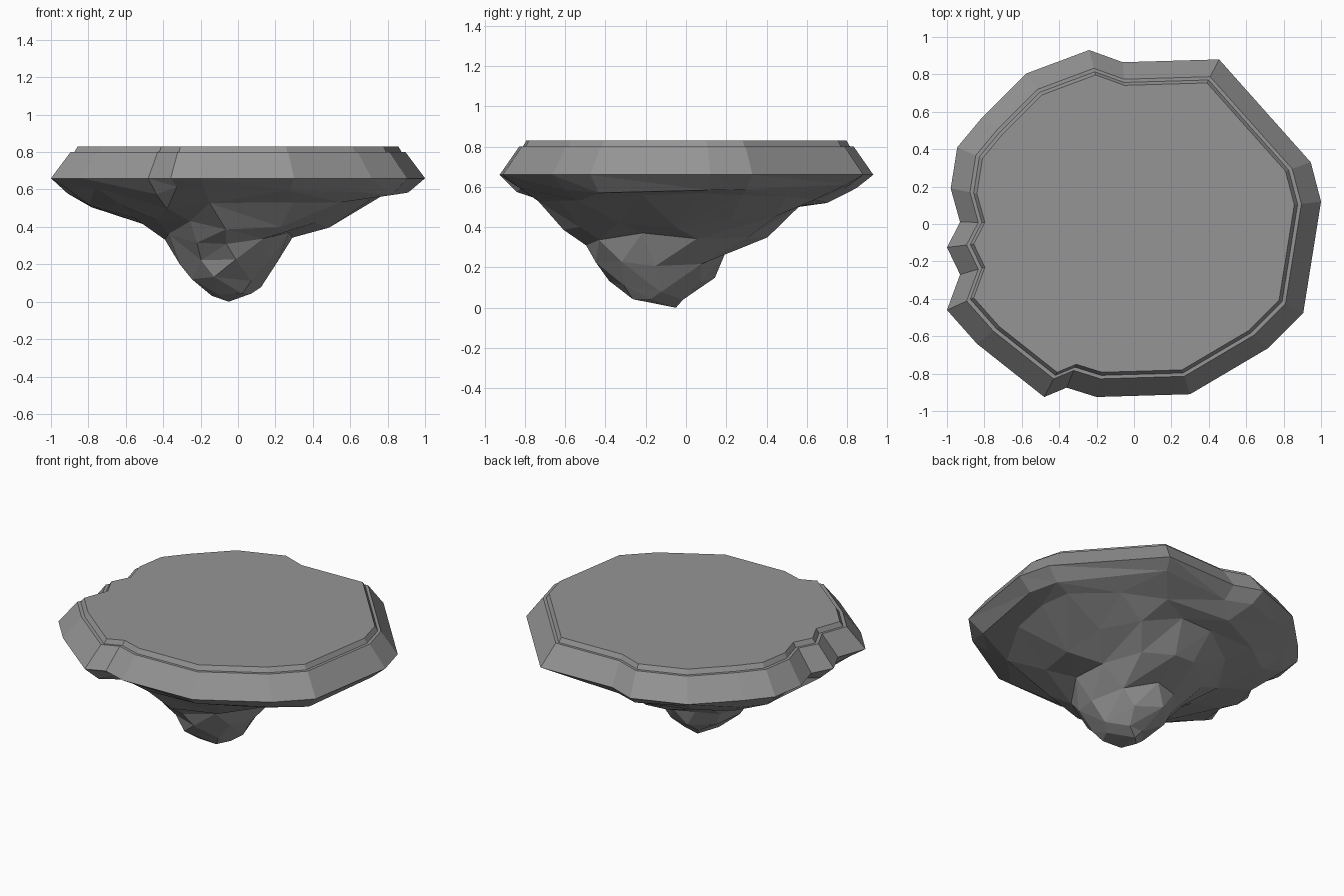
import bpy, bmesh, math, random

cube = bpy.data.objects.get("Cube")
if cube:
    bpy.data.objects.remove(cube)

random.seed(11)
stone = bpy.data.materials.new("grey stone")
stone.use_nodes = True
GREY = (0.3, 0.3, 0.3, 1)
stone.diffuse_color = GREY
stone.node_tree.nodes["Principled BSDF"].inputs["Base Color"].default_value = GREY

# Broken outline of the widest edge, counterclockwise
OUTLINE = [(1, .12), (.945, .33), (.455, .88), (-.06, .865), (-.24, .93), (-.575, .805),
           (-.82, .56), (-.945, .41), (-.98, .19), (-.93, .01), (-1, -.125), (-.93, -.27),
           (-1, -.46), (-.84, -.64), (-.48, -.925), (-.36, -.875), (-.2, -.925), (.3, -.91),
           (.715, -.665), (.905, -.475)]
RIM_Z = 0.66


def angle(v):
    return math.atan2(v.co.y + .05, v.co.x + .05) % math.tau


def outline_ring(bm, scale, z, rough=0):
    return [bm.verts.new((x * scale, y * scale, z + random.uniform(-rough, rough)))
            for x, y in OUTLINE]


def rock_ring(bm, count, extents, heights, rough):
    """Uneven ring with given extents and heights at left, right, front and back."""
    left, right, front, back = extents
    z_left, z_right, z_front, z_back = heights
    ring = []
    start = random.random()
    for i in range(count):
        a = math.tau * (i + start + random.uniform(-.2, .2)) / count
        c, s = math.cos(a), math.sin(a)
        r = random.uniform(.95, 1.04)
        x = (left + right) / 2 + (right - left) / 2 * c * r
        y = (front + back) / 2 + (back - front) / 2 * s * r
        z = c * c * (z_right if c > 0 else z_left) + s * s * (z_back if s > 0 else z_front)
        ring.append(bm.verts.new((x, y, z + random.uniform(-rough, rough))))
    return ring


def stitch(bm, upper, lower):
    """Triangles between two rings with different numbers of points."""
    a, b = sorted(upper, key=angle), sorted(lower, key=angle)
    i = j = 0
    while i < len(a) or j < len(b):
        p, q = a[i % len(a)], b[j % len(b)]
        next_a = angle(a[(i + 1) % len(a)]) + (math.tau if i + 1 >= len(a) else 0)
        next_b = angle(b[(j + 1) % len(b)]) + (math.tau if j + 1 >= len(b) else 0)
        if j >= len(b) or (i < len(a) and next_a <= next_b):
            i += 1
            bm.faces.new((p, q, a[i % len(a)]))
        else:
            j += 1
            bm.faces.new((p, q, b[j % len(b)]))


def finish(bm, name):
    bmesh.ops.recalc_face_normals(bm, faces=bm.faces[:])
    mesh = bpy.data.meshes.new(name)
    bm.to_mesh(mesh)
    bm.free()
    mesh.materials.append(stone)
    bpy.context.collection.objects.link(bpy.data.objects.new(name, mesh))


# Flat plateau: sloped edge, narrow ledge, short step and top
bm = bmesh.new()
rings = [outline_ring(bm, s, z) for s, z in ((1, RIM_Z), (.895, .80), (.875, .80), (.857, .83))]
for low, high in zip(rings, rings[1:]):
    for i in range(len(low)):
        k = (i + 1) % len(low)
        bm.faces.new((low[i], low[k], high[k], high[i]))
bm.faces.new(rings[-1])
finish(bm, "plateau")

# Craggy underside: a lip below the edge, then ledges down to an off-centre point
bm = bmesh.new()
rim = outline_ring(bm, 1, RIM_Z)
previous = outline_ring(bm, .91, .59, .025)
for i in range(len(rim)):
    k = (i + 1) % len(rim)
    bm.faces.new((rim[i], previous[i], previous[k]))
    bm.faces.new((rim[i], previous[k], rim[k]))
for spec in ((15, (-.82, .80, -.72, .71), (.50, .56, .52, .53), .02),
             (13, (-.54, .50, -.60, .56), (.43, .42, .41, .49), .025),
             (11, (-.40, .31, -.50, .42), (.35, .36, .32, .34), .025),
             (9, (-.31, .21, -.45, .21), (.21, .22, .22, .26), .02),
             (7, (-.25, .12, -.40, .15), (.11, .09, .13, .14), .02),
             (6, (-.14, .07, -.29, 0), (.03, .04, .04, .04), .005)):
    ring = rock_ring(bm, *spec)
    stitch(bm, previous, ring)
    previous = ring
tip = bm.verts.new((-.05, -.05, 0))
previous.sort(key=angle)
for i, v in enumerate(previous):
    bm.faces.new((v, tip, previous[(i + 1) % len(previous)]))
finish(bm, "rocky_underside")
